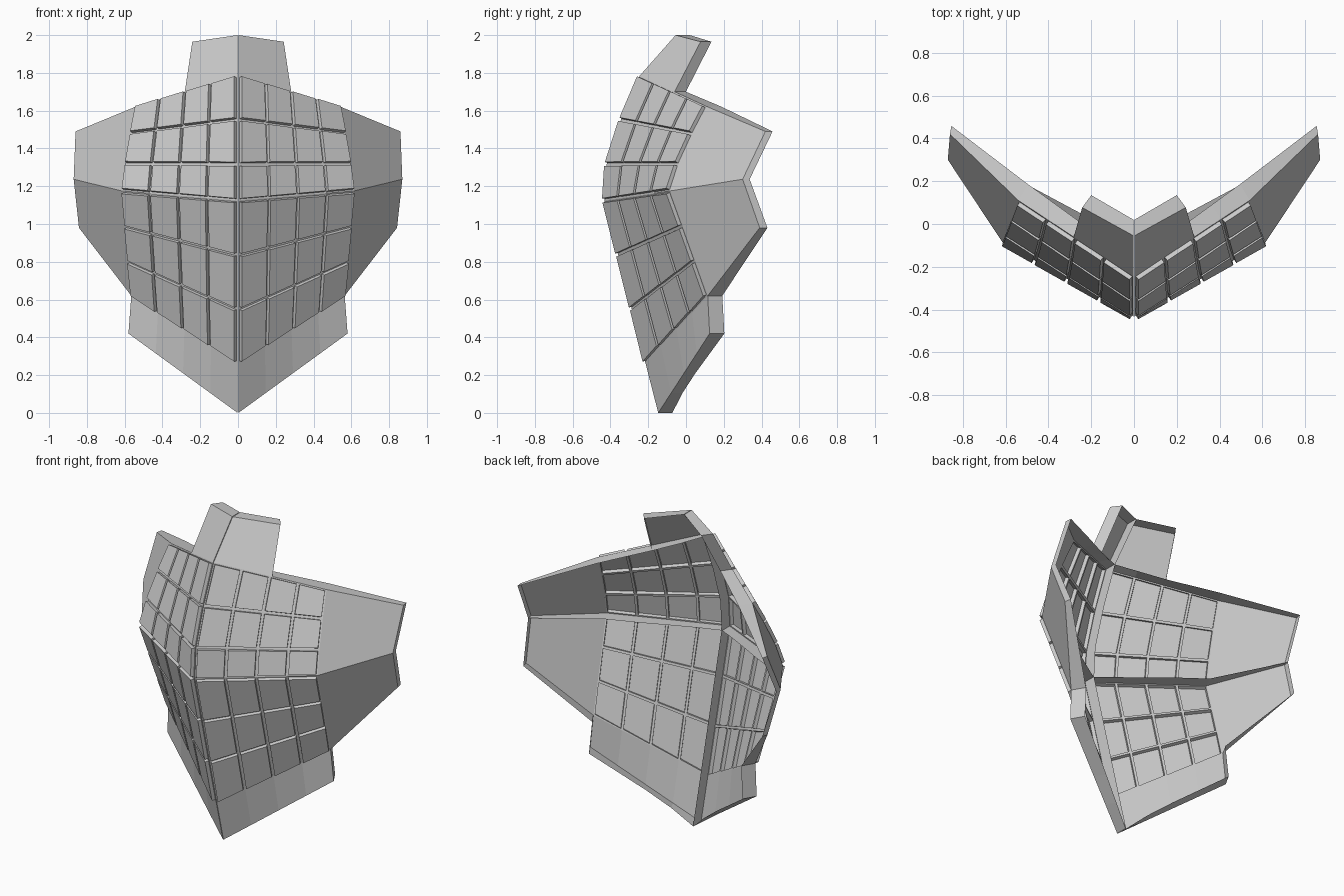
import bpy, bmesh
from mathutils import Vector

if "Cube" in bpy.data.objects:
    bpy.data.objects.remove(bpy.data.objects["Cube"])

GAP = 0.002          # half of the slit along the centre line
bm = bmesh.new()
part_id = bm.faces.layers.int.new("part")


def line(a, b, n):
    """n + 1 evenly spaced points from a to b."""
    a, b = Vector(a), Vector(b)
    return [a.lerp(b, i / n) for i in range(n + 1)]


def patch(part, inner, outer, cols):
    """Ruled surface between an inner and an outer edge, both listed from top to bottom."""
    rows = [[bm.verts.new(p) for p in line(a, b, cols)] for a, b in zip(inner, outer)]
    faces = []
    for r0, r1 in zip(rows, rows[1:]):
        for c in range(cols):
            f = bm.faces.new((r0[c], r1[c], r1[c + 1], r0[c + 1]))
            f[part_id] = part
            faces.append(f)
    return faces


def wing(part, inner, tip):
    """One flat facet between a plate's side edge and the two tip points."""
    f = bm.faces.new([bm.verts.new(p) for p in list(inner) + [tip[1], tip[0]]])
    f[part_id] = part


# Key edges of the right half
centre_up = [(GAP, -.245, 1.785), (GAP, -.345, 1.55), (GAP, -.42, 1.315), (GAP, -.432, 1.125)]
side_up = [(.54, .11, 1.622), (.568, .033, 1.475), (.596, -.04, 1.315), (.615, -.085, 1.175)]
centre_low = line(centre_up[-1], (GAP, -.215, .265), 3)
side_low = line(side_up[-1], (.565, .115, .62), 3)
tip = [(.86, .42, 1.49), (.87, .30, 1.237), (.842, .39, .98)]
neck_edge = Vector(centre_up[0]).lerp(Vector(side_up[0]), .52)

tiles = patch(0, centre_up, side_up, 4)
tiles += patch(1, centre_low, side_low, 4)
wing(2, side_up, tip[:2])
wing(3, side_low, tip[1:])
patch(4, [(GAP, -.055, 2.0), centre_up[0]], [(.242, .077, 1.965), neck_edge], 1)
patch(5, [centre_low[-1], (GAP, -.147, 0)], [side_low[-1], (.58, .125, .42)], 4)
bmesh.ops.remove_doubles(bm, verts=bm.verts, dist=.0005)

# Raised tiles, hollow behind
bmesh.ops.inset_individual(bm, faces=tiles, thickness=.011)
bmesh.ops.inset_individual(bm, faces=tiles, thickness=.002, depth=.021)


def shift(x):
    """Horizontal offset from the sheet to the back edge of its flange."""
    stops = [(0, 0, .075), (.2, -.042, .055), (.58, -.045, .078), (.87, -.005, .037)]
    for (x0, a0, b0), (x1, a1, b1) in zip(stops, stops[1:]):
        if x <= x1:
            break
    t = min(1, (x - x0) / (x1 - x0))
    return a0 + (a1 - a0) * t, b0 + (b1 - b0) * t


# Flanges running backwards from the outline and from the middle ridge
loops = []
for e in bm.edges:
    parts = sorted(f[part_id] for f in e.link_faces)
    if e.is_boundary or parts in ([0, 1], [2, 3]):
        l = e.link_loops[0]
        loops.append((l.vert, l.link_loop_next.vert, l.face[part_id]))
back = {}
for a, b, part in loops:
    for v in (a, b):
        if v not in back:
            dx, dy = shift(v.co.x)
            back[v] = bm.verts.new((max(GAP, v.co.x + dx), v.co.y + dy, v.co.z))
    bm.faces.new((b, a, back[a], back[b]))[part_id] = part

# One mirrored object per part
names = ["upper_tiled_plate", "lower_tiled_plate", "upper_wing",
         "lower_wing", "neck_tab", "bottom_tab"]
for i, name in enumerate(names):
    piece = bm.copy()
    layer = piece.faces.layers.int["part"]
    bmesh.ops.delete(piece, geom=[f for f in piece.faces if f[layer] != i], context='FACES')
    mesh = bpy.data.meshes.new(name)
    piece.to_mesh(mesh)
    piece.free()
    obj = bpy.data.objects.new(name, mesh)
    bpy.context.collection.objects.link(obj)
    mirror = obj.modifiers.new("mirror", 'MIRROR')
    mirror.use_mirror_merge = False
bm.free()
